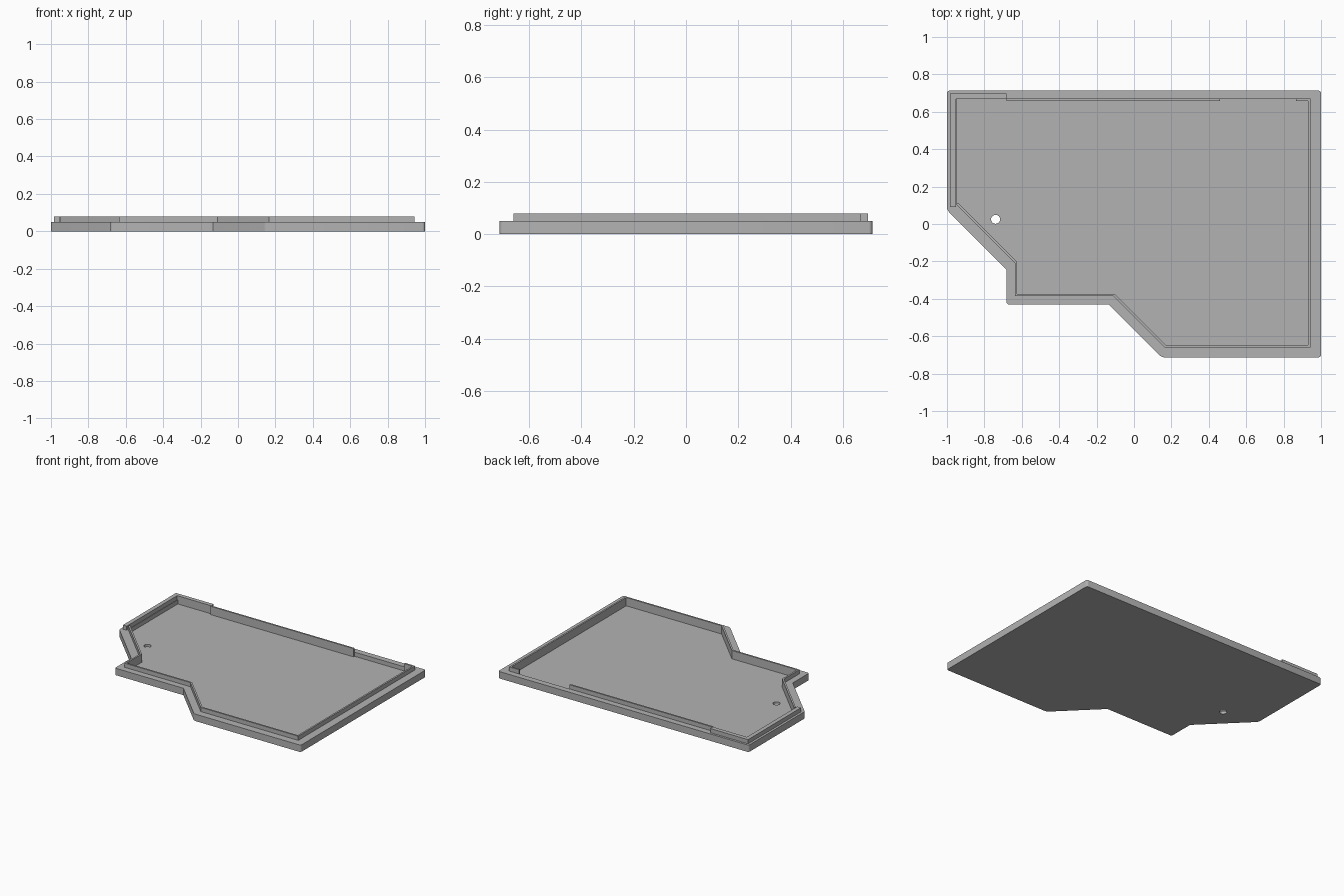
import bpy, bmesh
from mathutils import Vector

if "Cube" in bpy.data.objects:
    bpy.data.objects.remove(bpy.data.objects["Cube"])

RIM, LIP, FLOOR, WALL = 0.05, 0.08, 0.02, 0.012

grey = bpy.data.materials.new("plain grey")
grey.use_nodes = True
grey.diffuse_color = (0.45, 0.45, 0.45, 1)
grey.node_tree.nodes["Principled BSDF"].inputs["Base Color"].default_value = grey.diffuse_color


def prism(name, points, low, high):
    """Extrude a counter-clockwise outline between two heights."""
    bm = bmesh.new()
    face = bm.faces.new([bm.verts.new((x, y, low)) for x, y in points])
    top = bmesh.ops.extrude_face_region(bm, geom=[face])["geom"]
    moved = [v for v in top if isinstance(v, bmesh.types.BMVert)]
    bmesh.ops.translate(bm, verts=moved, vec=(0, 0, high - low))
    bmesh.ops.recalc_face_normals(bm, faces=bm.faces)
    mesh = bpy.data.meshes.new(name)
    bm.to_mesh(mesh)
    bm.free()
    mesh.materials.append(grey)
    obj = bpy.data.objects.new(name, mesh)
    bpy.context.collection.objects.link(obj)
    return obj


def offset(path, dist):
    """Shift an open path to its left with mitred corners."""
    pts = [Vector(p) for p in path]
    normals = []
    for a, b in zip(pts, pts[1:]):
        d = (b - a).normalized()
        normals.append(Vector((-d.y, d.x)))
    result = []
    for i, p in enumerate(pts):
        n0, n1 = normals[max(i - 1, 0)], normals[min(i, len(normals) - 1)]
        result.append(p + (n0 + n1) * dist / (1 + n0.dot(n1)))
    return result


def strip(name, path, width, low):
    """Thin wall along a path, thickened to its left."""
    return prism(name, list(path) + offset(path, width)[::-1], low, LIP)


def cut(target, cutter):
    mod = target.modifiers.new("cut", "BOOLEAN")
    mod.operation, mod.solver, mod.object = "DIFFERENCE", "EXACT", cutter
    bake(target)
    bpy.data.objects.remove(cutter)


def bake(obj):
    bpy.context.view_layer.update()
    graph = bpy.context.evaluated_depsgraph_get()
    mesh = bpy.data.meshes.new_from_object(obj.evaluated_get(graph))
    obj.modifiers.clear()
    obj.data = mesh


# Tray body with softened vertical corners
outline = [(-1, 0.713), (-1, 0.075), (-0.682, -0.243), (-0.682, -0.43),
           (-0.135, -0.43), (0.148, -0.713), (1, -0.713), (1, 0.713)]
tray = prism("tray_body", outline, 0, RIM)
bm = bmesh.new()
bm.from_mesh(tray.data)
corners = [e for e in bm.edges
           if abs(e.verts[0].co.z - e.verts[1].co.z) > 0.01 and e.is_convex]
bmesh.ops.bevel(bm, geom=corners, offset=0.014, segments=4, profile=0.5, affect="EDGES")
bm.to_mesh(tray.data)
bm.free()

# Recess and the round hole through the floor
front_edge = [(-0.95, 0.105), (-0.637, -0.208), (-0.637, -0.385),
              (-0.11, -0.385), (0.165, -0.66), (0.943, -0.66), (0.943, 0.67)]
cut(tray, prism("recess_cutter", [(-0.95, 0.67)] + front_edge, FLOOR, 0.2))
bpy.ops.mesh.primitive_cylinder_add(vertices=24, radius=0.024, depth=0.3,
                                    location=(-0.74, 0.025, 0))
cut(tray, bpy.context.object)

# Raised lips: thin one round the front and right, thin one at the back
strip("front_lip", front_edge + [(0.865, 0.67)], WALL, FLOOR)
strip("back_lip", [(0.46, 0.67), (-0.682, 0.67)], WALL, FLOOR)
# Thicker lip round the back right-hand corner, standing on the rim
strip("corner_lip", [(-0.682, 0.697), (-0.983, 0.697), (-0.983, 0.092), (-0.95, 0.105)][:3],
      0.03, RIM)

for obj in bpy.data.objects:
    if obj.type == "MESH":
        bpy.ops.object.select_all(action="DESELECT")
        obj.select_set(True)
        bpy.context.view_layer.objects.active = obj
        bpy.ops.object.shade_smooth_by_angle(angle=0.6)
